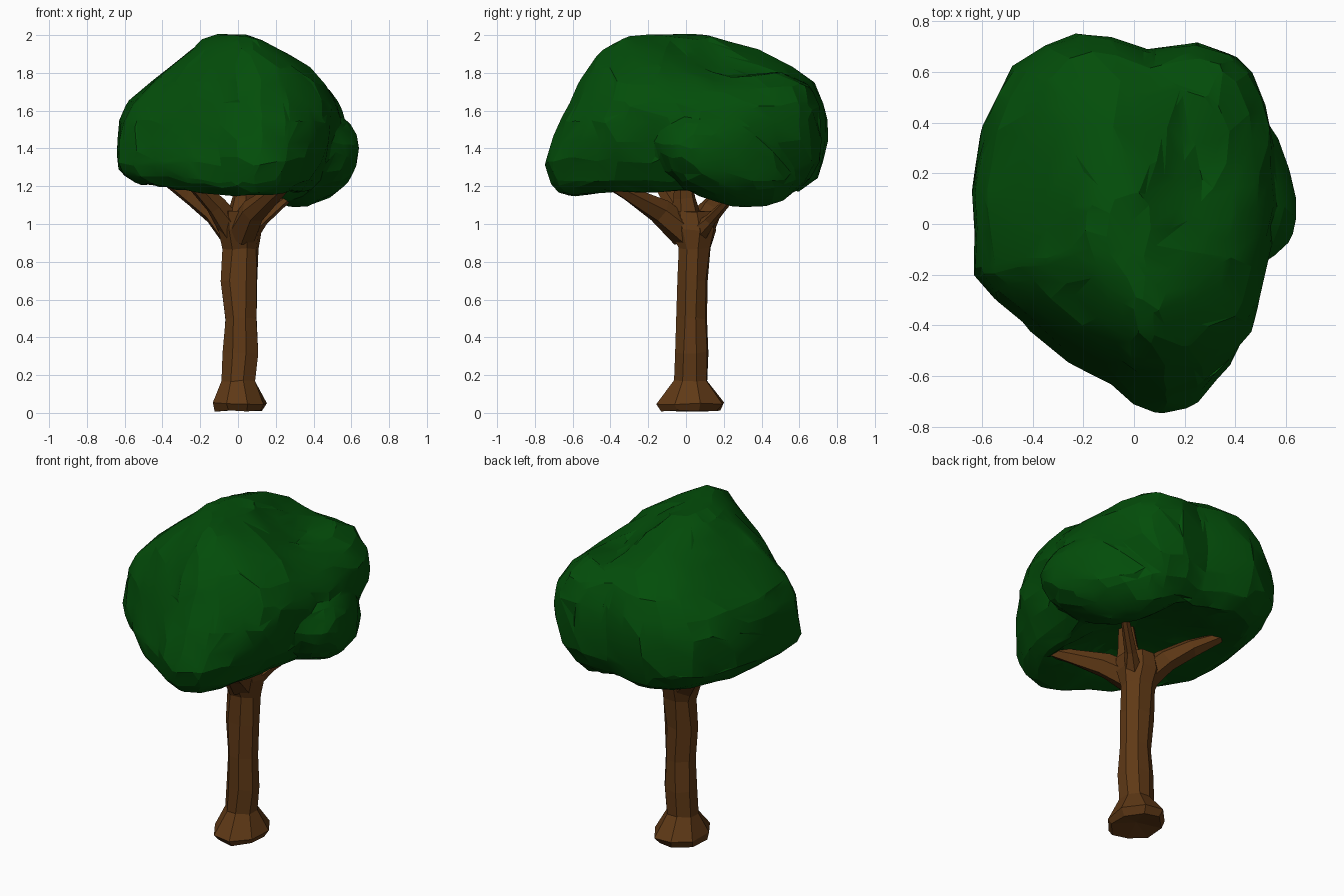
import bpy, bmesh, math, random
from mathutils import Vector

if "Cube" in bpy.data.objects:
    bpy.data.objects.remove(bpy.data.objects["Cube"])

random.seed(4)


def material(name, rgb):
    m = bpy.data.materials.new(name)
    m.diffuse_color = (*rgb, 1)
    m.use_nodes = True
    m.node_tree.nodes["Principled BSDF"].inputs["Base Color"].default_value = m.diffuse_color
    return m


BARK = material("bark", (0.115, 0.041, 0.008))
LEAF = material("leaves", (0.001, 0.075, 0.003))


def add_object(name, bm, mat):
    bmesh.ops.recalc_face_normals(bm, faces=bm.faces)
    me = bpy.data.meshes.new(name)
    bm.to_mesh(me)
    bm.free()
    me.materials.append(mat)
    ob = bpy.data.objects.new(name, me)
    bpy.context.collection.objects.link(ob)
    return ob


def loft(name, rings, mat, jitter=0.0, bottom=None, top=None, warp=None):
    """Skin a list of equal-length rings and fan both ends to a centre point."""
    bm = bmesh.new()
    loops = []
    for ring in rings:
        loop = []
        for p in ring:
            p = Vector(p) + Vector([random.uniform(-jitter, jitter) for _ in range(3)])
            loop.append(bm.verts.new(warp(p) if warp else p))
        loops.append(loop)
    n = len(loops[0])
    for a, b in zip(loops, loops[1:]):
        for i in range(n):
            j = (i + 1) % n
            bm.faces.new((a[i], a[j], b[j], b[i]))
    for loop, tip in ((loops[0], bottom), (loops[-1], top)):
        centre = sum((v.co for v in loop), Vector()) / n
        c = bm.verts.new(tip or centre)
        for i in range(n):
            bm.faces.new((loop[i], loop[(i + 1) % n], c))
    return add_object(name, bm, mat)


def branch(name, points, radii, sides=6):
    """Tapered limb through a few points, rings square to the path."""
    pts = [Vector(p) for p in points]
    rings = []
    for i, p in enumerate(pts):
        d = (pts[min(i + 1, len(pts) - 1)] - pts[max(i - 1, 0)]).normalized()
        u = d.cross(Vector((0.3, 1, 0.1))).normalized()
        v = d.cross(u)
        rings.append([p + radii[i] * (math.cos(t) * u + math.sin(t) * v)
                      for t in (2 * math.pi * k / sides for k in range(sides))])
    return loft(name, rings, BARK, 0.004)


# Trunk: z, centre x, centre y, radius x, radius y
trunk = [(0.01, 0.005, 0.025, 0.13, 0.16), (0.05, 0.005, 0.025, 0.15, 0.19),
         (0.17, 0.005, 0.028, 0.095, 0.092), (0.32, 0.014, 0.03, 0.099, 0.087),
         (0.50, 0.018, 0.03, 0.09, 0.086), (0.70, 0.008, 0.035, 0.101, 0.083),
         (0.87, 0.012, 0.042, 0.101, 0.09), (0.97, 0.005, 0.035, 0.12, 0.125),
         (1.07, 0.005, 0.02, 0.11, 0.125)]
loft("trunk", [[(cx + rx * math.cos(k * math.pi / 4 + 0.3),
                 cy + ry * math.sin(k * math.pi / 4 + 0.3), z) for k in range(8)]
               for z, cx, cy, rx, ry in trunk], BARK, 0.006, bottom=(0.005, 0.025, 0.035))

# Limbs fanning out under the leaves
branch("front_right_branch", [(0.02, 0.0, 0.95), (0.08, -0.14, 1.07), (0.19, -0.3, 1.16), (0.29, -0.45, 1.24)],
       [0.085, 0.068, 0.045, 0.025])
branch("back_left_branch", [(-0.01, 0.05, 0.93), (-0.12, 0.12, 1.06), (-0.24, 0.2, 1.15), (-0.37, 0.29, 1.23)],
       [0.085, 0.068, 0.055, 0.03])
branch("front_left_branch", [(-0.01, 0.02, 0.95), (-0.12, -0.06, 1.1), (-0.25, -0.15, 1.23)],
       [0.08, 0.055, 0.035])
branch("back_right_branch", [(0.05, 0.05, 0.94), (0.13, 0.13, 1.02), (0.28, 0.25, 1.15)],
       [0.06, 0.035, 0.02])
branch("centre_branch", [(0.02, 0.0, 1.02), (0.03, -0.01, 1.14), (0.04, -0.02, 1.3)],
       [0.09, 0.06, 0.045])

# Canopy plan outline, seen from above
outline = [(-0.64, 0.12), (-0.6, 0.37), (-0.54, 0.5), (-0.47, 0.62), (-0.35, 0.7), (-0.23, 0.74),
           (-0.1, 0.74), (0.07, 0.68), (0.25, 0.715), (0.42, 0.67), (0.48, 0.6), (0.54, 0.48),
           (0.57, 0.34), (0.58, 0.2), (0.58, 0.06), (0.56, -0.08), (0.54, -0.22), (0.51, -0.38),
           (0.47, -0.48), (0.4, -0.58), (0.28, -0.7), (0.13, -0.74), (0, -0.7), (-0.1, -0.62),
           (-0.27, -0.53), (-0.45, -0.37), (-0.55, -0.29), (-0.62, -0.2), (-0.63, -0.03)]
# Extents at each height: z, left, right, front, back
levels = [(1.25, 0.2, 0.15, 0.28, 0.25), (1.2, 0.4, 0.26, 0.47, 0.45), (1.175, 0.54, 0.36, 0.65, 0.6),
          (1.23, 0.62, 0.43, 0.73, 0.68), (1.33, 0.645, 0.49, 0.75, 0.735), (1.44, 0.645, 0.54, 0.71, 0.745),
          (1.54, 0.635, 0.56, 0.67, 0.74), (1.64, 0.585, 0.545, 0.61, 0.73), (1.75, 0.46, 0.485, 0.57, 0.68),
          (1.84, 0.35, 0.4, 0.51, 0.56), (1.92, 0.25, 0.28, 0.44, 0.38), (1.97, 0.185, 0.18, 0.37, 0.24),
          (2.0, 0.11, 0.06, 0.27, 0.12)]


def bump(p, x, y, sx, sy):
    return math.exp(-((p.x - x) / sx) ** 2 - ((p.y - y) / sy) ** 2)


def shape(p):
    """Valley and lower shoulder on the back right of the crown, sag under the front."""
    if p.z > 1.5:
        k = min(1, (p.z - 1.5) / 0.25)
        p.z -= k * (0.08 * bump(p, 0.19, 0.3, 0.11, 0.3) + 0.09 * bump(p, 0.32, 0.2, 0.2, 0.25))
    elif p.z < 1.3:
        p.z -= 0.035 * bump(p, 0.04, -0.5, 0.25, 0.25)
        p.z += 0.035 * min(1, max(0, (-p.x - 0.25) / 0.25))
    return p


rings = [[(x * (l / 0.64 if x < 0 else r / 0.58), y * (f if y < 0 else b) / 0.74, z)
          for x, y in outline] for z, l, r, f, b in levels]
canopy = loft("canopy", rings, LEAF, 0.01, bottom=(0, 0, 1.27), top=(-0.04, -0.08, 2.005), warp=shape)

# Lower clump tucked under the right side, leaning back towards its bottom
bm = bmesh.new()
bmesh.ops.create_icosphere(bm, subdivisions=3, radius=1)
for v in bm.verts:
    n = v.co.copy()
    lump = 1 + 0.04 * math.sin(4 * n.x + 3 * n.y) * math.cos(5 * n.z) + random.uniform(-0.02, 0.02)
    v.co = Vector((0.365 + 0.275 * n.x * lump + 0.05 * n.z,
                   0.24 + 0.34 * n.y * lump - 0.15 * n.x - 0.1 * n.z,
                   1.35 + 0.262 * n.z * lump))
clump = add_object("lower_clump", bm, LEAF)

# Fuse the clump into the canopy as one irregular low-poly skin
bpy.ops.object.select_all(action='DESELECT')
clump.select_set(True)
canopy.select_set(True)
bpy.context.view_layer.objects.active = canopy
bpy.ops.object.join()
fuse = canopy.modifiers.new("fuse", 'REMESH')
fuse.mode = 'VOXEL'
fuse.voxel_size = 0.025
soften = canopy.modifiers.new("soften", 'SMOOTH')
soften.factor = 0.5
soften.iterations = 2
thin = canopy.modifiers.new("thin", 'DECIMATE')
thin.ratio = 0.06
for m in ("fuse", "soften", "thin"):
    bpy.ops.object.modifier_apply(modifier=m)

# Roughen slightly, so the leaf mass reads as hand-cut facets
for v in canopy.data.vertices:
    v.co += Vector([random.uniform(-0.006, 0.006) for _ in range(3)])
bpy.ops.object.shade_smooth_by_angle(angle=math.radians(14))
